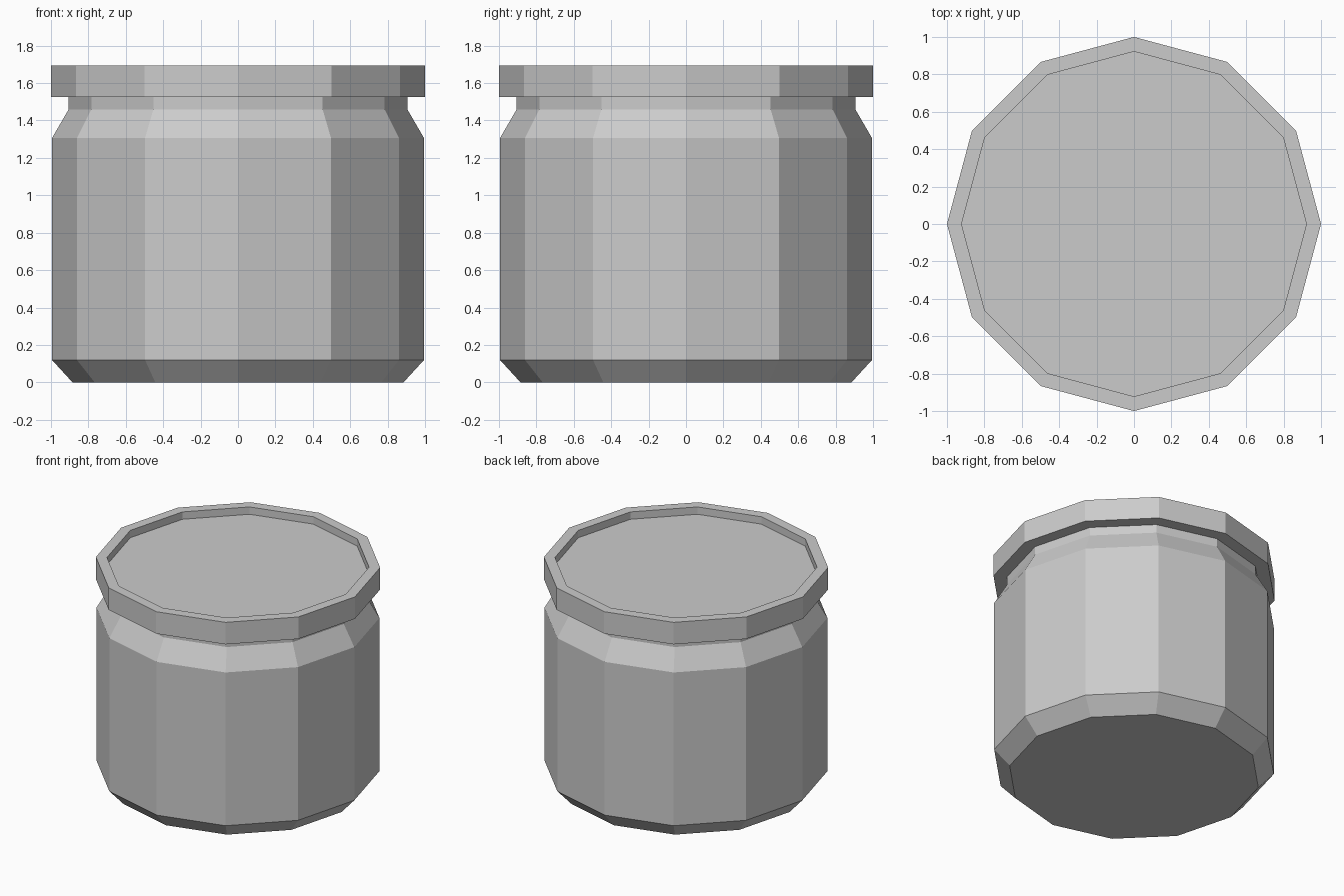
import bpy, bmesh
from math import cos, sin, pi

if "Cube" in bpy.data.objects:
    bpy.data.objects.remove(bpy.data.objects["Cube"])

SIDES = 12


def lathe(name, profile):
    """Turn an (radius, z) profile into a closed 12-sided solid, capped at both ends."""
    bm = bmesh.new()
    rings = [[bm.verts.new((r * cos(2 * pi * i / SIDES), r * sin(2 * pi * i / SIDES), z))
              for i in range(SIDES)] for r, z in profile]
    for low, high in zip(rings, rings[1:]):
        for i in range(SIDES):
            j = (i + 1) % SIDES
            bm.faces.new((low[i], low[j], high[j], high[i]))
    bm.faces.new(rings[0][::-1])
    bm.faces.new(rings[-1])
    bmesh.ops.recalc_face_normals(bm, faces=bm.faces)
    mesh = bpy.data.meshes.new(name)
    bm.to_mesh(mesh)
    bm.free()
    obj = bpy.data.objects.new(name, mesh)
    bpy.context.collection.objects.link(obj)
    return obj


# Jar body: chamfered base, straight wall, sloped shoulder, short neck
lathe("jar_body", [(0.885, 0), (0.995, 0.12), (0.995, 1.305), (0.905, 1.46), (0.905, 1.54)])

# Lid: overhanging band with a raised rim around a sunken top
lathe("lid", [(0.905, 1.525), (1.0, 1.525), (1.0, 1.695), (0.922, 1.695), (0.922, 1.638)])
